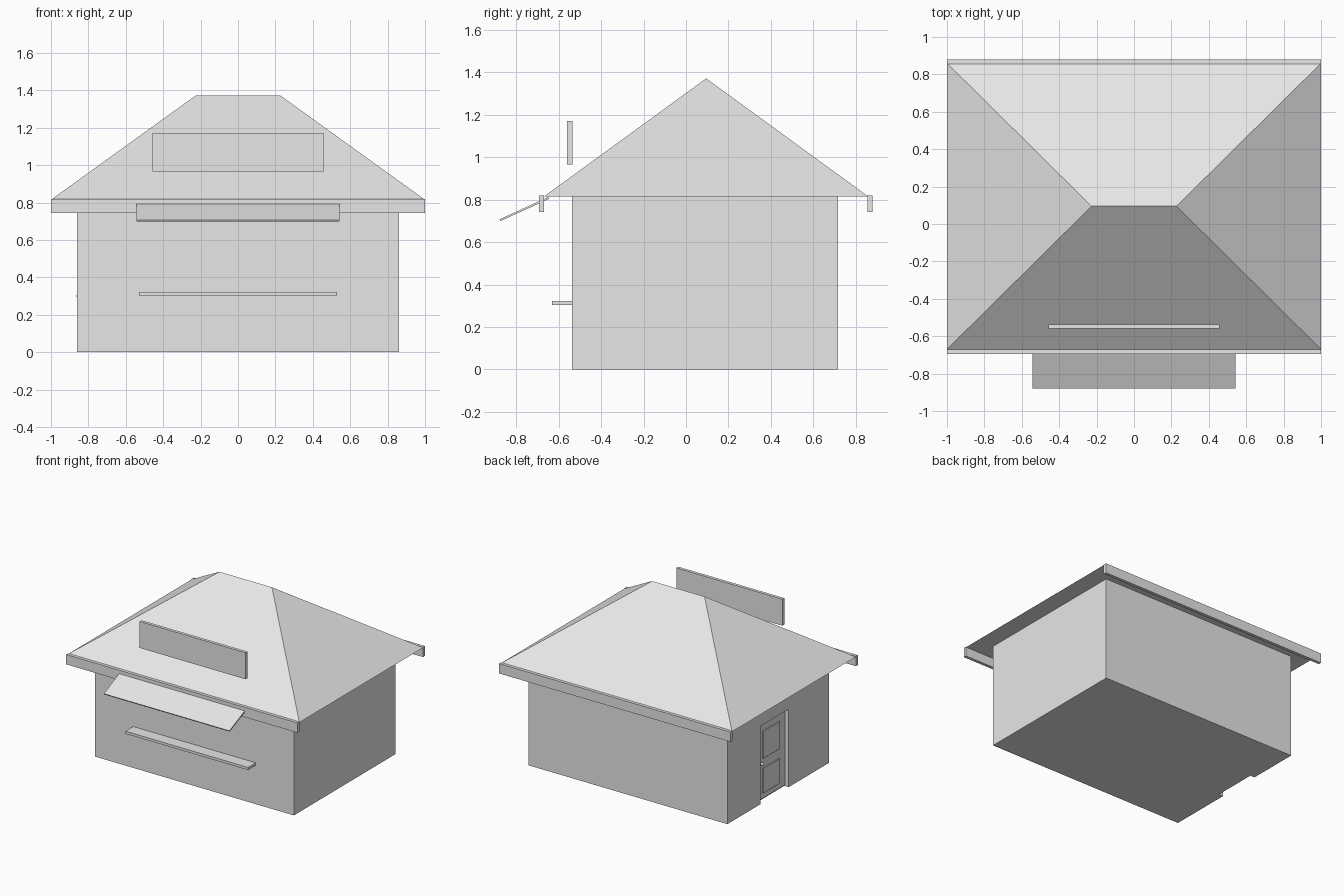
import bpy
import bmesh
from mathutils import Vector

cube = bpy.data.objects.get("Cube")
if cube:
    bpy.data.objects.remove(cube, do_unlink=True)

grey = bpy.data.materials.new("plain grey")
grey.use_nodes = True
colour = (0.8, 0.8, 0.8, 1)
grey.diffuse_color = colour
grey.node_tree.nodes["Principled BSDF"].inputs["Base Color"].default_value = colour


def finish(name, bm):
    """Turn a bmesh into a named, coloured object."""
    bmesh.ops.recalc_face_normals(bm, faces=bm.faces)
    mesh = bpy.data.meshes.new(name)
    bm.to_mesh(mesh)
    bm.free()
    mesh.materials.append(grey)
    obj = bpy.data.objects.new(name, mesh)
    bpy.context.collection.objects.link(obj)
    return obj


def box(name, x, y, z):
    """Box from (low, high) pairs on each axis."""
    bm = bmesh.new()
    bmesh.ops.create_cube(bm, size=1)
    for v in bm.verts:
        v.co = Vector([a[0] if c < 0 else a[1] for c, a in zip(v.co, (x, y, z))])
    return finish(name, bm)


def extrude_x(name, profile, half):
    """Extrude a (y, z) profile symmetrically along x."""
    bm = bmesh.new()
    face = bm.faces.new([bm.verts.new((-half, y, z)) for y, z in profile])
    out = bmesh.ops.extrude_face_region(bm, geom=[face])["geom"]
    moved = [g for g in out if isinstance(g, bmesh.types.BMVert)]
    bmesh.ops.translate(bm, verts=moved, vec=(2 * half, 0, 0))
    return finish(name, bm)


# Walls with a shallow doorway cut in the side
WALL, EAVE = 0.86, 0.815
DOOR_Y, DOOR_TOP, DOOR_X = (-0.04, 0.31), 0.61, -0.822
walls = box("walls", (-WALL, WALL), (-0.538, 0.717), (0, EAVE))
cutter = box("doorway_cutter", (-1, DOOR_X), DOOR_Y, (-0.1, DOOR_TOP))
cutter.hide_render = True
cutter.hide_viewport = True
cut = walls.modifiers.new("doorway", 'BOOLEAN')
cut.operation = 'DIFFERENCE'
cut.solver = 'EXACT'
cut.object = cutter

# Door leaf with two raised, bevelled panels and a knob
face_x = DOOR_X - 0.006
box("door", (face_x, DOOR_X + 0.01), DOOR_Y, (0.008, DOOR_TOP))
for name, z in (("lower", (0.05, 0.25)), ("upper", (0.32, 0.54))):
    panel = box(name + "_door_panel", (face_x - 0.008, face_x), (0.03, 0.24), z)
    bevel = panel.modifiers.new("bevel", 'BEVEL')
    bevel.width = 0.007
    bevel.segments = 1
bm = bmesh.new()
bmesh.ops.create_uvsphere(bm, u_segments=12, v_segments=8, radius=0.012)
bmesh.ops.translate(bm, verts=bm.verts, vec=(-0.852, 0.275, 0.3))
knob = finish("door_knob", bm)
knob.data.shade_smooth()
box("door_knob_stem", (-0.85, face_x), (0.27, 0.28), (0.295, 0.305))

# Hipped roof: a box whose top shrinks to a ridge
FRONT, BACK = -0.67, 0.86
RIDGE_Y = (FRONT + BACK) / 2
roof = box("hipped_roof", (-1, 1), (FRONT, BACK), (EAVE, 1.372))
bm = bmesh.new()
bm.from_mesh(roof.data)
for v in bm.verts:
    if v.co.z > 1:
        v.co.x *= 0.227
        v.co.y = RIDGE_Y
bmesh.ops.remove_doubles(bm, verts=bm.verts, dist=0.001)
bmesh.ops.recalc_face_normals(bm, faces=bm.faces)
bm.to_mesh(roof.data)
bm.free()

# Fascia boards along the front and back eaves
box("front_fascia", (-1, 1), (-0.694, FRONT), (0.743, 0.82))
box("back_fascia", (-1, 1), (0.856, 0.88), (0.743, 0.82))

# Sloping awning, counter shelf and sign board on the front
extrude_x("awning", [(-0.88, 0.707), (-0.876, 0.699), (-0.645, 0.804), (-0.649, 0.813)], 0.543)
box("counter_shelf", (-0.53, 0.53), (-0.633, -0.538), (0.303, 0.323))
box("sign_board", (-0.458, 0.458), (-0.56, -0.536), (0.965, 1.172))
